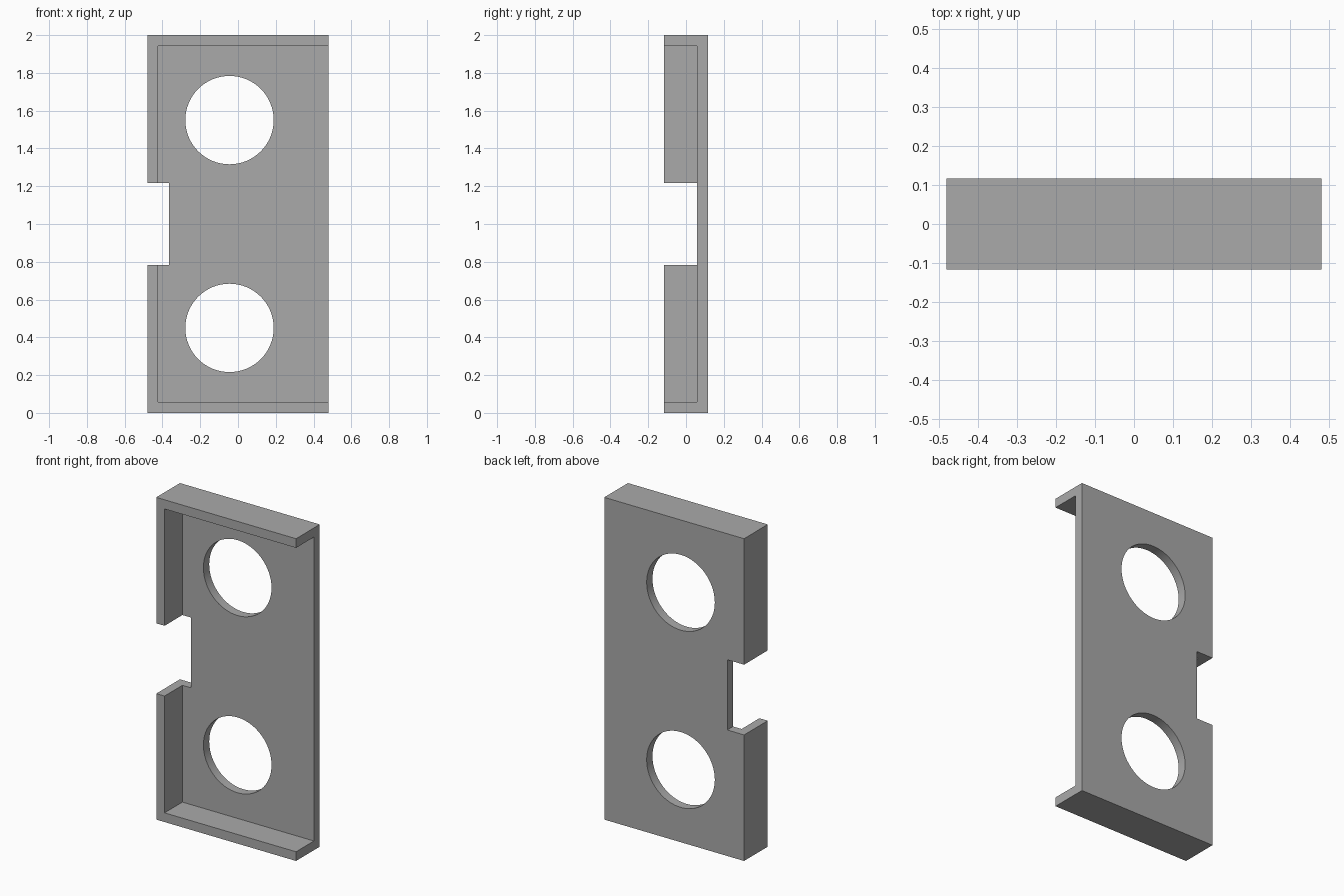
import bpy
import math

cube = bpy.data.objects.get("Cube")
if cube:
    bpy.data.objects.remove(cube, do_unlink=True)

# Overall size and wall thickness
HALF_W, HALF_D, HEIGHT, WALL = 0.48, 0.116, 2.0, 0.057
FAR = 0.3  # how far cutters reach past the body

grey = bpy.data.materials.new("plain grey")
grey.use_nodes = True
colour = (0.4, 0.4, 0.4, 1)
grey.diffuse_color = colour
grey.node_tree.nodes["Principled BSDF"].inputs["Base Color"].default_value = colour


def box(name, x, y, z):
    """Box spanning the given (low, high) ranges."""
    spans = (x, y, z)
    bpy.ops.mesh.primitive_cube_add(size=1, location=[(a + b) / 2 for a, b in spans])
    obj = bpy.context.object
    obj.name = name
    obj.scale = [b - a for a, b in spans]
    bpy.ops.object.transform_apply(location=True, rotation=True, scale=True)
    obj.data.materials.append(grey)
    return obj


def cut(body, cutter):
    """Subtract the cutter from the body and discard it."""
    cutter.hide_render = True
    mod = body.modifiers.new(cutter.name, "BOOLEAN")
    mod.operation = "DIFFERENCE"
    mod.solver = "EXACT"
    mod.object = cutter
    bpy.context.view_layer.objects.active = body
    bpy.ops.object.modifier_apply(modifier=mod.name)
    bpy.data.objects.remove(cutter, do_unlink=True)


# Solid body
bracket = box("bracket_plate", (-HALF_W, HALF_W), (-HALF_D, HALF_D), (0, HEIGHT))

# Hollow, open to the front and to the left side
cut(bracket, box("hollow", (-HALF_W + WALL, HALF_W + FAR),
                 (-HALF_D - FAR, HALF_D - WALL), (WALL, HEIGHT - WALL)))

# Notch in the middle of the side wall
cut(bracket, box("notch", (-HALF_W - FAR, -0.365), (-FAR, FAR), (0.782, 1.218)))

# Two round holes, mirrored about mid height
for side in (-1, 1):
    bpy.ops.mesh.primitive_cylinder_add(
        vertices=64, radius=0.234, depth=1, rotation=(math.pi / 2, 0, 0),
        location=(-0.045, 0, HEIGHT / 2 + side * 0.55))
    hole = bpy.context.object
    hole.name = "hole"
    hole.data.materials.append(grey)
    cut(bracket, hole)

# Smooth hole walls, crisp edges
bpy.ops.object.select_all(action="DESELECT")
bracket.select_set(True)
bpy.context.view_layer.objects.active = bracket
bpy.ops.object.shade_smooth_by_angle(angle=math.radians(30))
